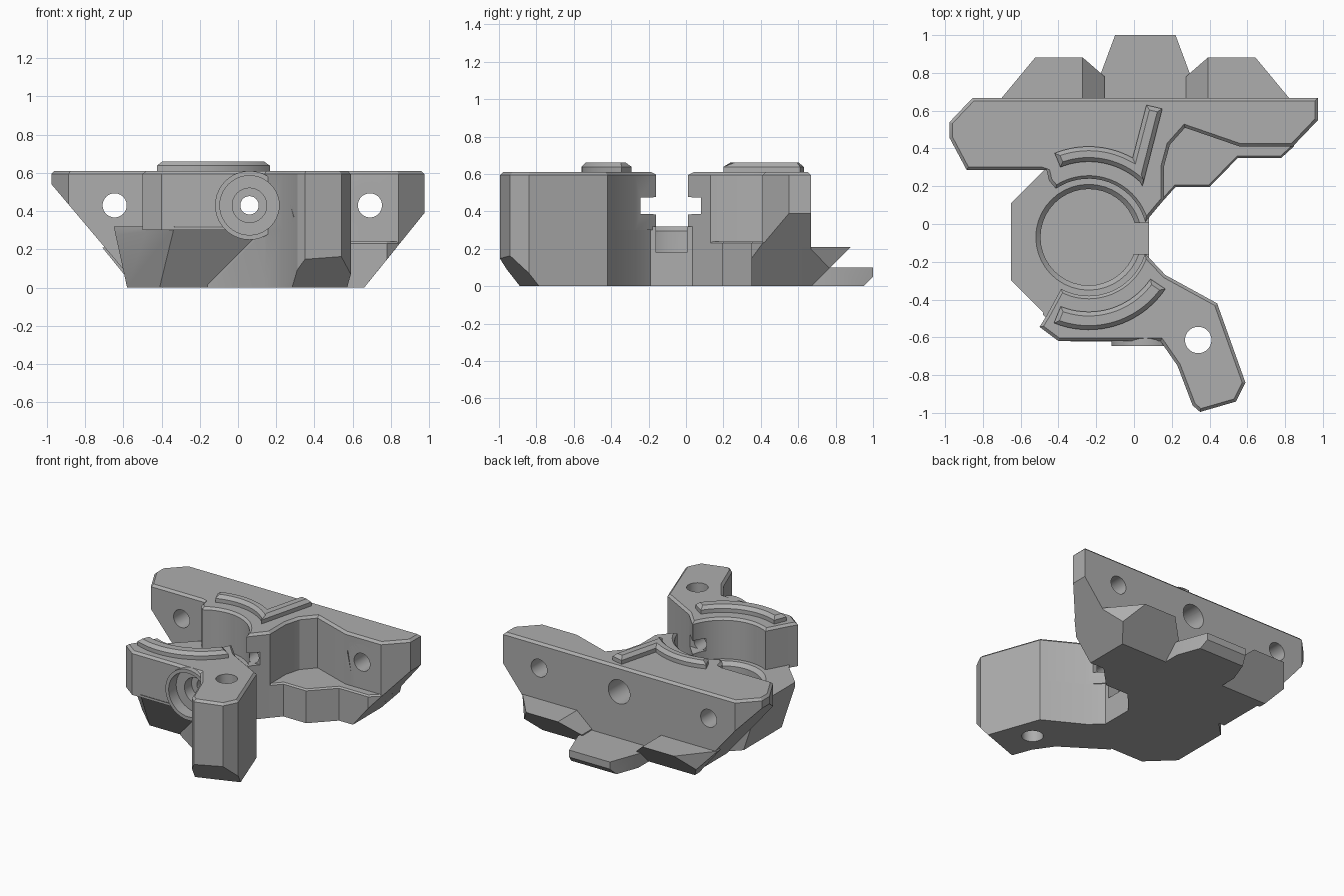
import bpy, bmesh
from math import cos, sin, radians
from mathutils import Matrix, Vector

cube = bpy.data.objects.get("Cube")
if cube:
    bpy.data.objects.remove(cube, do_unlink=True)

grey = bpy.data.materials.new("mid grey")
grey.use_nodes = True
COLOR = (0.42, 0.42, 0.42, 1)
grey.diffuse_color = COLOR
grey.node_tree.nodes["Principled BSDF"].inputs["Base Color"].default_value = COLOR

# All lengths are in hundredths of a unit; the parts are scaled at the end
CX, CY = -24, -7   # bearing centre
TOP = 61
RIM = 1.6
SCREW_Z = 43
FAR = 90


def finish(name, bm):
    bmesh.ops.recalc_face_normals(bm, faces=bm.faces[:])
    mesh = bpy.data.meshes.new(name)
    bm.to_mesh(mesh)
    bm.free()
    ob = bpy.data.objects.new(name, mesh)
    bpy.context.collection.objects.link(ob)
    mesh.materials.append(grey)
    return ob


def arc(radius, start, end, steps=18):
    """Points on an arc around the bearing centre."""
    angles = [radians(start + (end - start) * i / steps) for i in range(steps + 1)]
    return [(CX + radius * cos(a), CY + radius * sin(a)) for a in angles]


def prism(name, outline, bottom, top, chamfer=0, cuts=()):
    """Extruded outline, chamfered top rim, trimmed by (point, outward normal) planes."""
    bm = bmesh.new()
    low = [bm.verts.new((x, y, bottom)) for x, y in outline]
    high = [bm.verts.new((x, y, top)) for x, y in outline]
    bm.faces.new(low)
    bm.faces.new(high)
    for i in range(len(low)):
        bm.faces.new((low[i - 1], low[i], high[i], high[i - 1]))
    bmesh.ops.recalc_face_normals(bm, faces=bm.faces[:])
    if chamfer:
        rim = [e for e in bm.edges if all(v.co.z > top - 0.01 for v in e.verts)]
        bmesh.ops.bevel(bm, geom=rim, offset=chamfer, segments=1, affect='EDGES')
    for point, normal in cuts:
        bmesh.ops.bisect_plane(bm, geom=bm.verts[:] + bm.edges[:] + bm.faces[:],
                               plane_co=point, plane_no=normal, clear_outer=True)
        bmesh.ops.holes_fill(bm, edges=[e for e in bm.edges if e.is_boundary], sides=0)
    return finish(name, bm)


def block(name, left, right, front, back, bottom, top):
    return prism(name, [(left, front), (right, front), (right, back), (left, back)], bottom, top)


def rod(name, start, end, radius, end_radius=None):
    start, end = Vector(start), Vector(end)
    bm = bmesh.new()
    bmesh.ops.create_cone(bm, cap_ends=True, segments=40, radius1=radius,
                          radius2=end_radius or radius, depth=(end - start).length)
    turn = (end - start).to_track_quat('Z', 'Y')
    for v in bm.verts:
        v.co = turn @ v.co + (start + end) / 2
    return finish(name, bm)


def upright(x, y, bottom, top, radius, top_radius=None):
    return rod("upright_hole", (x, y, bottom), (x, y, top), radius, top_radius)


def level(x, front, back, radius):
    return rod("level_hole", (x, front, SCREW_Z), (x, back, SCREW_Z), radius)


def bounds(ob):
    points = [v.co for v in ob.data.vertices]
    return [(min(p[i] for p in points), max(p[i] for p in points)) for i in range(3)]


def carve(part, tool):
    """Subtract the tool where its bounds overlap the part."""
    if any(a[1] < b[0] or b[1] < a[0] for a, b in zip(bounds(part), bounds(tool))):
        return
    mod = part.modifiers.new("carve", 'BOOLEAN')
    mod.object, mod.operation, mod.solver = tool, 'DIFFERENCE', 'MANIFOLD'
    bpy.context.view_layer.objects.active = part
    bpy.ops.object.modifier_apply(modifier=mod.name)


# Slanted undersides at both ends of the bar
left_cut = ((-97.5, 0, 54), (-48, 0, -40.5))
right_cut = ((97.5, 0, 39), (39, 0, -31.5))

# Rear bar with the rear half of the bearing clamp
bar_left = [(-85.5, 66.7), (-97.6, 54), (-97.6, 45.5), (-88.6, 28.6), (-46.3, 28.6), (-45, 23)]
bar_right = [(16, 13), (16, 31), (19, 42), (27, 51), (56, 41), (84, 41), (97.4, 55), (97.4, 66.7)]
rear_bar = prism("rear_bar", bar_left + arc(31, 124, 15) + bar_right,
                 0, TOP, RIM, [left_cut, right_cut])

# Front half of the clamp, and the arm
arm = [(16.6, -27), (44, -42), (59, -84), (54, -94), (35, -99.5), (31, -96), (23, -75), (14, -62)]
front_clamp = prism("front_clamp", arc(31, -118, -16) + arm
                    + [(-40, -62), (-50, -54.5), (-46, -48)], 30, TOP, RIM)
arm_lower = prism("arm_lower", [(8, -19)] + arm + [(-16, -42), (0, -30)],
                  0, 32, 0, [((45, -97, 16), (25, -70, -62))])

# Side shelf
side_shelf = prism("side_shelf", [(7, 3), (22, 19.6), (40, 19.6), (55, 35), (78, 35),
                                  (90, 46), (90, 60), (10, 60)], 0, 24, 1, [right_cut])

# Bearing base, narrowing towards the bottom
bearing_base = prism("bearing_base",
                     [(-65, 11), (-65, -30), (-48, -47), (-50, -54.5), (-41, -65),
                      (8, -65), (8, 30), (-46, 30)], 0, 32, 0,
                     [((0, -41, 0), (0, -3, -2)), ((-58, 0, 0), (-32, 0, -7)),
                      ((-41, -41, 0), (-22, -23, -10))])

# Round boss on the front and the rear tab
front_boss = rod("front_boss", (6, -64.5, SCREW_Z), (6, -45, SCREW_Z), 18)
tab_side = [(23.8, 60), (23.8, 79), (16, 100)]
rear_tab = prism("rear_tab", [(6 - x, y) for x, y in tab_side]
                 + [(6 + x, y) for x, y in reversed(tab_side)],
                 0, 10, 0, [((0, 95, 0), (0, 1, -1))])

parts = [rear_bar, front_clamp, arm_lower, side_shelf, bearing_base, front_boss, rear_tab]

# Mirrored rear wedges
wedge = [(80, 62), (58, 88.5), (33, 88.5), (21.5, 78), (21.5, 62)]
for word, side in (("right", -1), ("left", 1)):
    slopes = [((0, 67.2, 0), (0, 1, -1)),
              ((6 + side * 60, 0, 0), (side * 21, 0, -17)),
              ((6 + side * 33.2, 0, 21), (side * -10, 0, 11.5))]
    parts.append(prism(word + "_rear_wedge", [(6 + side * x, y) for x, y in wedge],
                       0, 21, 0, slopes))

# Bearing seat, side opening and slot
cutters = [upright(CX, CY, -9, 30, 20),
           upright(CX, CY, 18, FAR, 25.5),
           upright(CX, CY, 29, 32.5, 25, 28.5),
           block("opening", -5, 30, -16, 0.5, 18, FAR),
           block("slot", -10, 14, -24.5, 8, 38.5, 47.5)]

# Upright screw holes, two of them widened from below
cutters += [upright(-82.3, 47, -9, FAR, 6.3), upright(6, 79, -9, 20, 6.2)]
for x, y, top in ((32.5, 34.4, 32), (34, -61.4, FAR)):
    cutters += [upright(x, y, -9, top, 7), upright(x, y, -9, 7, 11.5)]

# Level screw holes, stepped from the front
for x, face in ((-64.5, 28.6), (69, 41)):
    cutters += [level(x, face - 9, FAR, 6.3), level(x, face - 9, face + 6, 12.5),
                level(x, face - 9, face + 11, 10)]
cutters += [level(6, -FAR, FAR, 4.8), level(6, 45, FAR, 8.5),
            level(6, -FAR, -56, 15.5), level(6, -FAR, -48, 9)]

# Hole across the arm
cutters.append(rod("arm_hole", (14, -91, 39), (70, -71, 39), 5.7))

for cutter in cutters:
    for part in parts:
        carve(part, cutter)
    bpy.data.objects.remove(cutter, do_unlink=True)

# Raised ribs on the top
parts.append(prism("rear_rib", arc(48, 112, 61) + [(6.6, 63), (15, 61), (4.5, 20)]
                   + arc(40, 47, 112), 60, 66, 2.2))
parts.append(prism("front_rib", arc(49, -112, -34) + arc(39.5, -34, -112), 60, 66, 2.2))

for part in parts:
    part.data.transform(Matrix.Scale(0.01, 4))
    bpy.ops.object.select_all(action='DESELECT')
    part.select_set(True)
    bpy.context.view_layer.objects.active = part
    bpy.ops.object.shade_smooth_by_angle(angle=radians(25))
